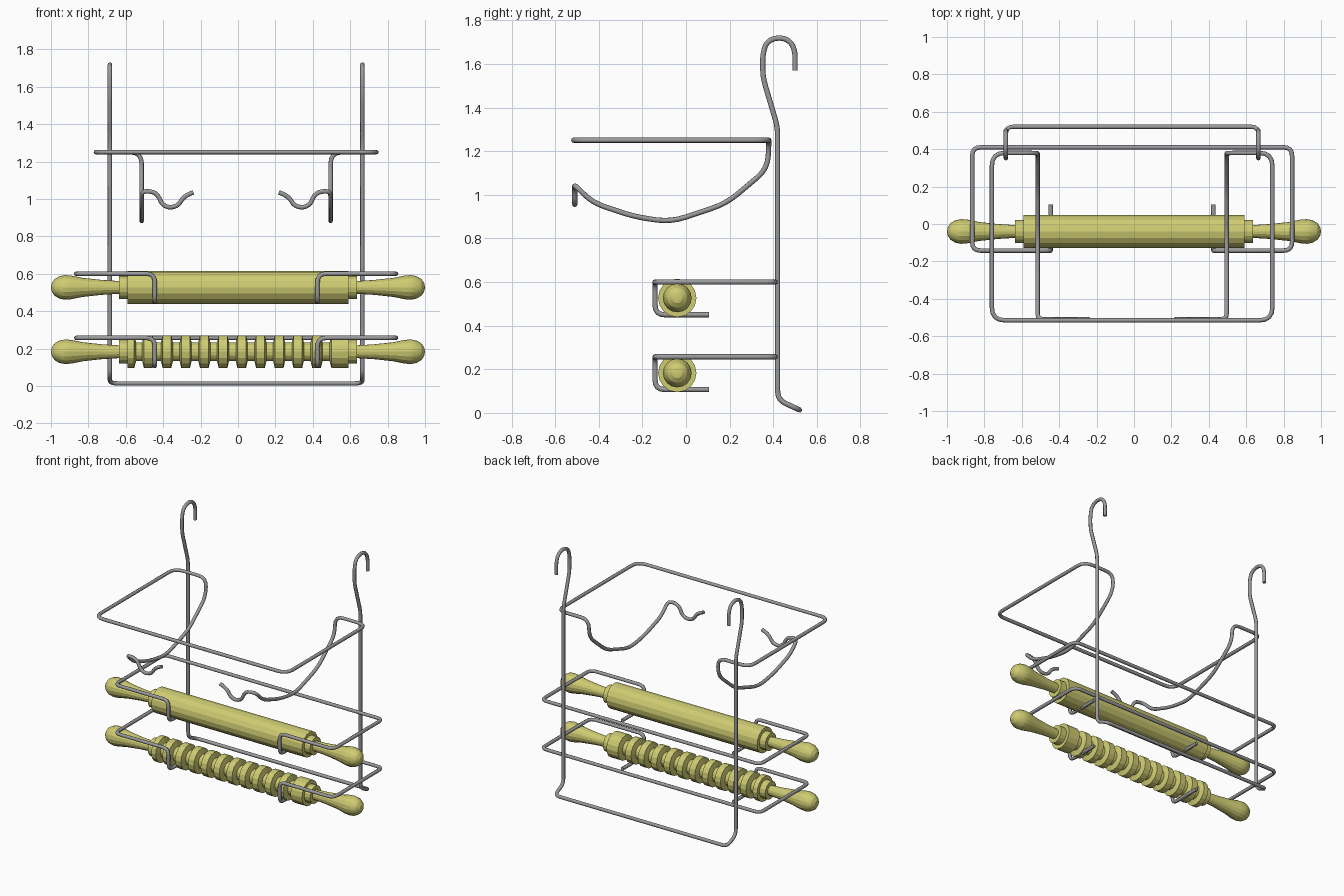
import bpy, bmesh, math
from mathutils import Vector

cube = bpy.data.objects.get("Cube")
if cube:
    bpy.data.objects.remove(cube)


def material(name, color):
    m = bpy.data.materials.new(name)
    m.use_nodes = True
    m.diffuse_color = (*color, 1)
    m.node_tree.nodes["Principled BSDF"].inputs["Base Color"].default_value = (*color, 1)
    return m


STEEL = material("steel grey", (0.33, 0.33, 0.34))
WOOD = material("pale yellow wood", (0.62, 0.6, 0.17))
WIRE = 0.012      # wire radius
SHIFT = -0.01     # the wirework sits slightly off centre


def fillet(points, radius, steps=4):
    """Round every inner corner of a path."""
    pts = [Vector(p) for p in points]
    out = [pts[0]]
    for a, b, c in zip(pts, pts[1:], pts[2:]):
        cut = min(radius, (a - b).length * 0.48, (c - b).length * 0.48)
        p = b + (a - b).normalized() * cut
        q = b + (c - b).normalized() * cut
        for i in range(steps + 1):
            t = i / steps
            out.append(p * (1 - t) ** 2 + b * (2 * t * (1 - t)) + q * t * t)
    return out + [pts[-1]]


def wire(name, points, radius):
    path = fillet(points, radius)
    curve = bpy.data.curves.new(name, "CURVE")
    curve.dimensions = "3D"
    curve.bevel_depth = WIRE
    curve.bevel_resolution = 2
    curve.use_fill_caps = True
    spline = curve.splines.new("POLY")
    spline.points.add(len(path) - 1)
    for sp, p in zip(spline.points, path):
        sp.co = (p.x + SHIFT, p.y, p.z, 1)
    curve.materials.append(STEEL)
    ob = bpy.data.objects.new(name, curve)
    bpy.context.collection.objects.link(ob)


def mirrored(half):
    """Continue a half path (on +x) through its mirror image."""
    return half + [(-x, y, z) for x, y, z in reversed(half)]


def lathe(name, profile, y, z, sides=16):
    """Turn an (x, radius) profile around the x axis."""
    bm = bmesh.new()
    verts = [bm.verts.new((x, 0, r)) for x, r in profile]
    edges = [bm.edges.new(pair) for pair in zip(verts, verts[1:])]
    bmesh.ops.spin(bm, geom=verts + edges, cent=(0, 0, 0), axis=(1, 0, 0),
                   angle=math.tau, steps=sides)
    bmesh.ops.remove_doubles(bm, verts=bm.verts, dist=0.0005)
    bmesh.ops.recalc_face_normals(bm, faces=bm.faces)
    mesh = bpy.data.meshes.new(name)
    bm.to_mesh(mesh)
    bm.free()
    mesh.materials.append(WOOD)
    ob = bpy.data.objects.new(name, mesh)
    ob.location = (0, y, z)
    bpy.context.collection.objects.link(ob)
    bpy.ops.object.select_all(action="DESELECT")
    ob.select_set(True)
    bpy.context.view_layer.objects.active = ob
    bpy.ops.object.shade_smooth_by_angle(angle=math.radians(20))


# Hanging frame: two hooks, two posts and a kicked-back bottom bar
hook_side = [(0.5, 1.57), (0.5, 1.65), (0.488, 1.69), (0.46, 1.714), (0.425, 1.72),
             (0.39, 1.712), (0.365, 1.69), (0.352, 1.64), (0.352, 1.54),
             (0.42, 1.31), (0.42, 0.06), (0.52, WIRE + 0.002)]
wire("hanging_frame", mirrored([(0.675, y, z) for y, z in hook_side]), 0.04)

# Top holder: front loop, drooping arms and wavy front tips
holder = [(0.228, -0.51, 1.035), (0.255, -0.51, 1.025), (0.285, -0.51, 1.005),
          (0.31, -0.51, 0.965), (0.355, -0.51, 0.952), (0.395, -0.51, 0.97),
          (0.425, -0.51, 1.035), (0.505, -0.51, 1.045), (0.505, -0.43, 0.965),
          (0.505, -0.24, 0.9), (0.505, -0.07, 0.875), (0.505, 0.185, 0.96),
          (0.505, 0.375, 1.12), (0.505, 0.38, 1.25), (0.75, 0.38, 1.25),
          (0.75, -0.515, 1.25)]
wire("top_holder", mirrored(holder), 0.07)

# Two racks, each with cradle hooks under its rolling pin
for label, z in (("upper", 0.6), ("lower", 0.257)):
    rack = [(0.435, 0.105, z - 0.15), (0.435, -0.142, z - 0.15), (0.435, -0.142, z),
            (0.855, -0.142, z), (0.855, 0.41, z)]
    wire(label + "_rack", mirrored(rack), 0.045)

# Rolling pin profiles: domed handle, neck, collar, then the body
handle = [(-1, 0), (-0.995, 0.024), (-0.98, 0.045), (-0.955, 0.06), (-0.925, 0.066),
          (-0.89, 0.063), (-0.83, 0.051), (-0.73, 0.04), (-0.635, 0.034),
          (-0.635, 0.062), (-0.59, 0.062)]
other_end = [(-x, r) for x, r in reversed(handle)]
BODY, CORE = 0.088, 0.05

plain = handle + [(-0.59, BODY), (0.59, BODY)] + other_end
lathe("smooth_rolling_pin", plain, -0.04, 0.527)

ribbed = handle + [(-0.59, BODY), (-0.555, BODY), (-0.545, CORE)]
for i in range(10):
    c = -0.48 + 0.1 * i
    ribbed += [(c - 0.032, CORE), (c - 0.023, BODY), (c + 0.023, BODY), (c + 0.032, CORE)]
ribbed += [(0.49, CORE), (0.5, BODY), (0.59, BODY)] + other_end
lathe("ribbed_rolling_pin", ribbed, -0.04, 0.183)
